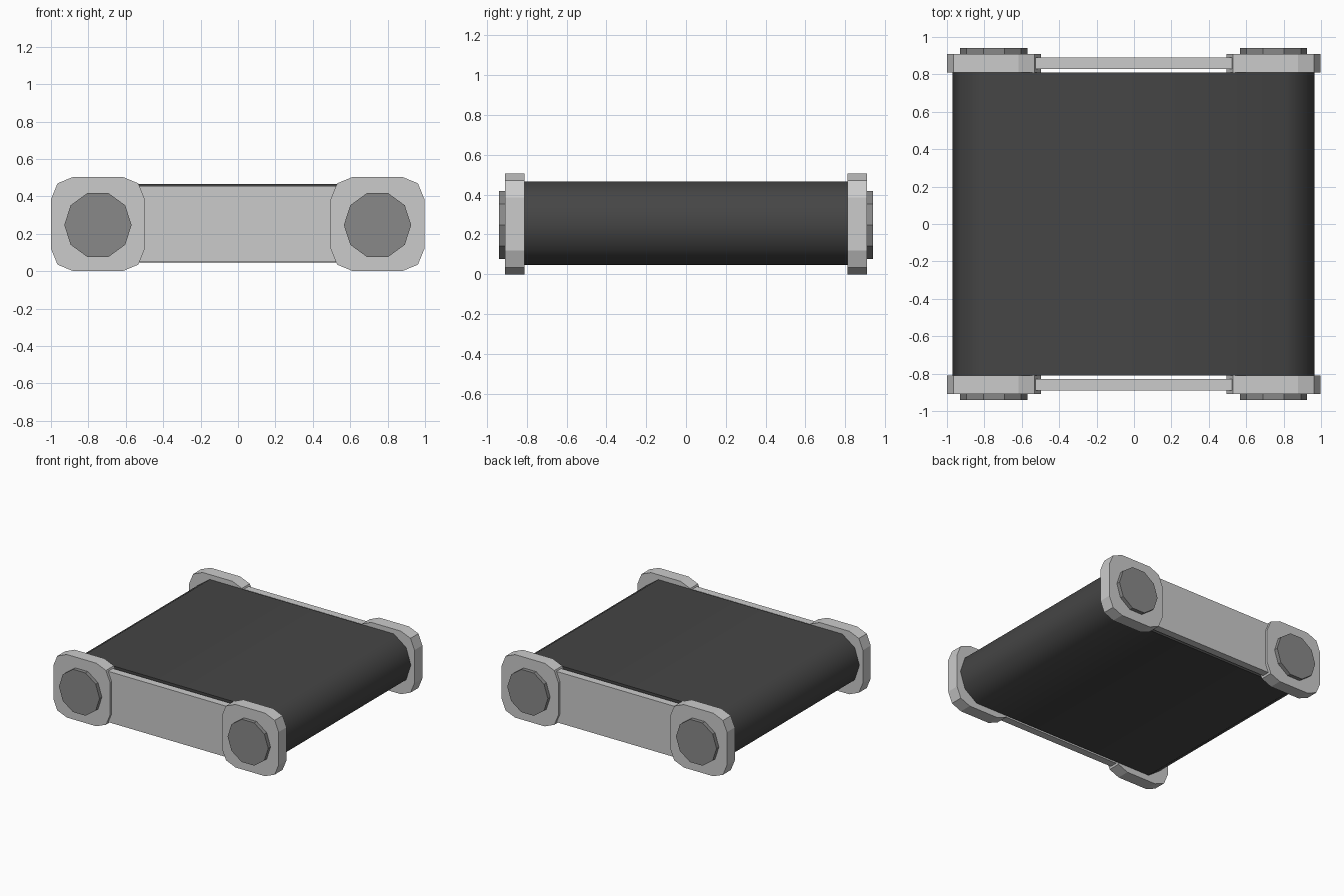
import bpy, bmesh
from math import cos, sin, radians

if "Cube" in bpy.data.objects:
    bpy.data.objects.remove(bpy.data.objects["Cube"])

def material(name, v):
    m = bpy.data.materials.new(name)
    m.diffuse_color = (v, v, v, 1)
    m.use_nodes = True
    m.node_tree.nodes["Principled BSDF"].inputs["Base Color"].default_value = m.diffuse_color
    return m

dark = material("dark_rubber", 0.06)
steel = material("dark_steel", 0.25)

def prism(name, profile, y0, y1, mat=None, smooth=False):
    """Extrude a closed x/z profile along y."""
    bm = bmesh.new()
    face = bm.faces.new([bm.verts.new((x, y0, z)) for x, z in profile])
    ext = bmesh.ops.extrude_face_region(bm, geom=[face])
    verts = [v for v in ext["geom"] if isinstance(v, bmesh.types.BMVert)]
    bmesh.ops.translate(bm, verts=verts, vec=(0, y1 - y0, 0))
    bmesh.ops.recalc_face_normals(bm, faces=bm.faces)
    me = bpy.data.meshes.new(name)
    bm.to_mesh(me)
    bm.free()
    ob = bpy.data.objects.new(name, me)
    bpy.context.collection.objects.link(ob)
    if mat:
        me.materials.append(mat)
    if smooth:
        bpy.ops.object.select_all(action='DESELECT')
        bpy.context.view_layer.objects.active = ob
        ob.select_set(True)
        bpy.ops.object.shade_smooth_by_angle(angle=radians(40))
    return ob

def arc(cx, cz, r, start, end, steps):
    return [(cx + r * cos(radians(start + (end - start) * i / steps)),
             cz + r * sin(radians(start + (end - start) * i / steps)))
            for i in range(steps + 1)]

# belt: a loop around two ten-sided rollers
belt = ([(0.813, 0.048)] + arc(0.745, 0.257, 0.22, -72, 72, 4)[1:]
        + arc(-0.75, 0.257, 0.22, 108, 252, 4))
prism("belt", belt, -0.81, 0.81, dark, smooth=True)

for side, s in (("front", -1), ("back", 1)):
    # side rail between the brackets
    prism(side + "_rail", [(-0.53, 0.05), (0.525, 0.05), (0.525, 0.457), (-0.53, 0.457)],
          s * 0.83, s * 0.89)
    for end, cx in (("left", -0.749), ("right", 0.746)):
        # bracket: square with two-step rounded corners
        hx, hz, c = 0.251, 0.2525, 0.12
        outline = []
        for k, (a, b) in enumerate(((1, 1), (-1, 1), (-1, -1), (1, -1))):
            outline += arc(cx + a * (hx - c), 0.2525 + b * (hz - c), c,
                           90 * k, 90 * k + 90, 2)
        prism(f"{side}_{end}_bracket", outline, s * 0.81, s * 0.91)
        # ten-sided axle cap
        cap = arc(cx, 0.247, 0.18, 0, 324, 9)
        prism(f"{side}_{end}_axle_cap", cap, s * 0.90, s * 0.94, steel)
